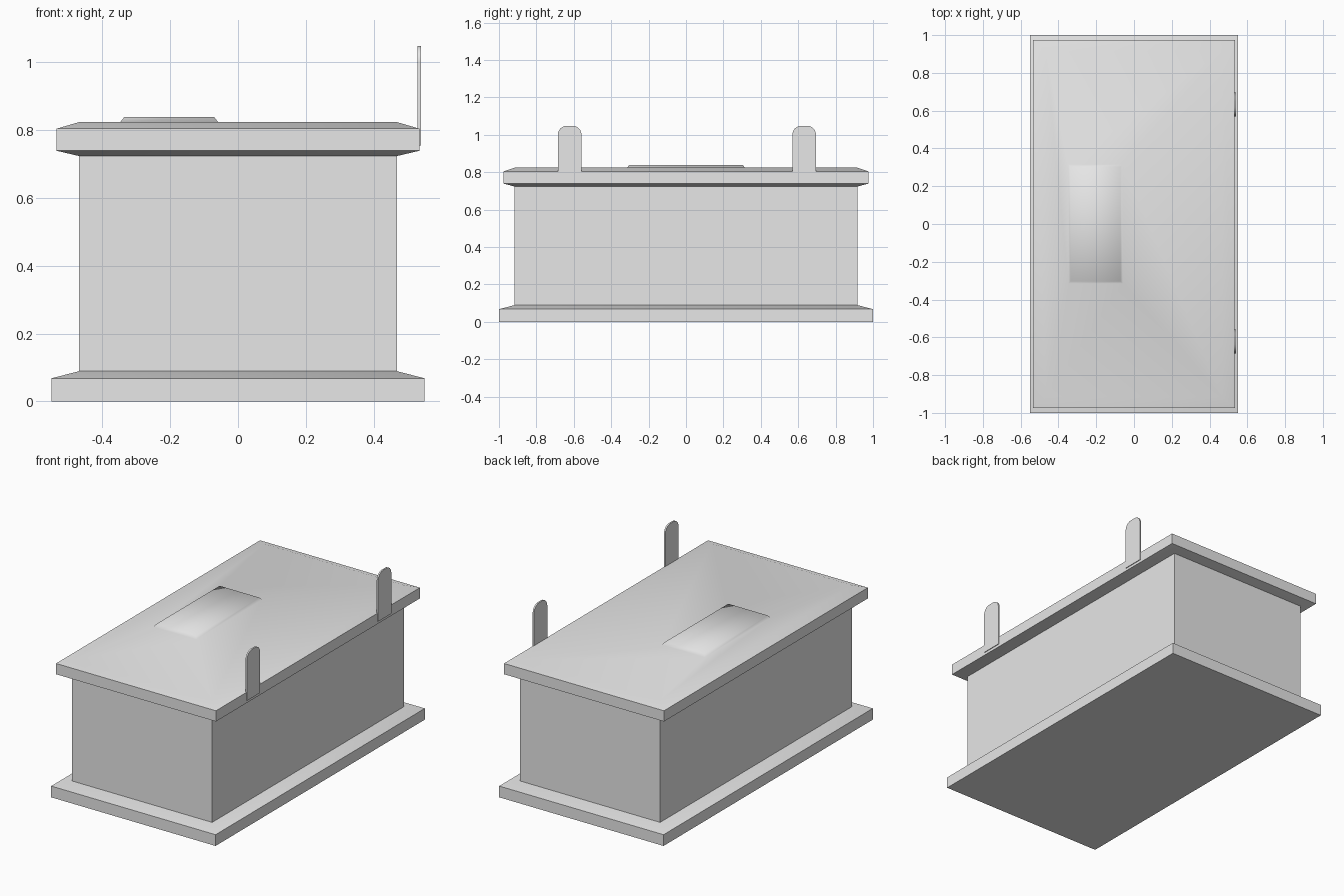
import bpy
import bmesh
import math

cube = bpy.data.objects.get("Cube")
if cube:
    bpy.data.objects.remove(cube, do_unlink=True)

grey = bpy.data.materials.new("plain_grey")
grey.use_nodes = True
grey.diffuse_color = (0.8, 0.8, 0.8, 1)
grey.node_tree.nodes["Principled BSDF"].inputs["Base Color"].default_value = (0.8, 0.8, 0.8, 1)


def finish(name, bm):
    """Turn a bmesh into a named object with soft shading and sharp edges kept."""
    bmesh.ops.recalc_face_normals(bm, faces=bm.faces)
    mesh = bpy.data.meshes.new(name)
    bm.to_mesh(mesh)
    bm.free()
    mesh.materials.append(grey)
    obj = bpy.data.objects.new(name, mesh)
    bpy.context.collection.objects.link(obj)
    bpy.ops.object.select_all(action="DESELECT")
    obj.select_set(True)
    bpy.context.view_layer.objects.active = obj
    bpy.ops.object.shade_smooth_by_angle(angle=math.radians(65))
    return obj


def loft(name, rings):
    """Stack rectangles (half_x, half_y, z, centre_x) into one closed solid."""
    bm = bmesh.new()
    loops = []
    for hx, hy, z, cx in rings:
        corners = [(-1, -1), (1, -1), (1, 1), (-1, 1)]
        loops.append([bm.verts.new((cx + sx * hx, sy * hy, z)) for sx, sy in corners])
    for low, high in zip(loops, loops[1:]):
        for i in range(4):
            j = (i + 1) % 4
            bm.faces.new((low[i], low[j], high[j], high[i]))
    bm.faces.new(loops[0])
    bm.faces.new(loops[-1])
    return finish(name, bm)


def tab(name, y, half=0.063, bottom=0.755, top=1.048, radius=0.047):
    """Thin upright strip with a rounded top."""
    outline = [(y - half, bottom), (y + half, bottom)]
    steps = 6
    for side, start in ((1, 0), (-1, 90)):
        for k in range(steps + 1):
            a = math.radians(start + 90 * k / steps)
            outline.append((y + side * (half - radius) + radius * math.cos(a),
                            top - radius + radius * math.sin(a)))
    bm = bmesh.new()
    face = bm.faces.new([bm.verts.new((0.53, py, pz)) for py, pz in outline])
    extruded = bmesh.ops.extrude_face_region(bm, geom=[face])
    moved = [g for g in extruded["geom"] if isinstance(g, bmesh.types.BMVert)]
    bmesh.ops.translate(bm, verts=moved, vec=(0.0095, 0, 0))
    return finish(name, bm)


# Base slab with sloped top, and the main box
loft("base", [(0.55, 1.0, 0, 0), (0.55, 1.0, 0.068, 0), (0.469, 0.917, 0.089, 0)])
loft("body", [(0.469, 0.917, 0.08, 0), (0.469, 0.917, 0.73, 0)])

# Lid with sloped rim and a low raised panel on one side
loft("lid", [
    (0.467, 0.915, 0.723, 0), (0.535, 0.975, 0.739, 0),
    (0.535, 0.975, 0.804, 0), (0.467, 0.915, 0.824, 0),
    (0.144, 0.315, 0.824, -0.203), (0.132, 0.303, 0.839, -0.203),
])

# Upright tabs on the left edge of the lid
tab("front_tab", -0.622)
tab("back_tab", 0.632)
